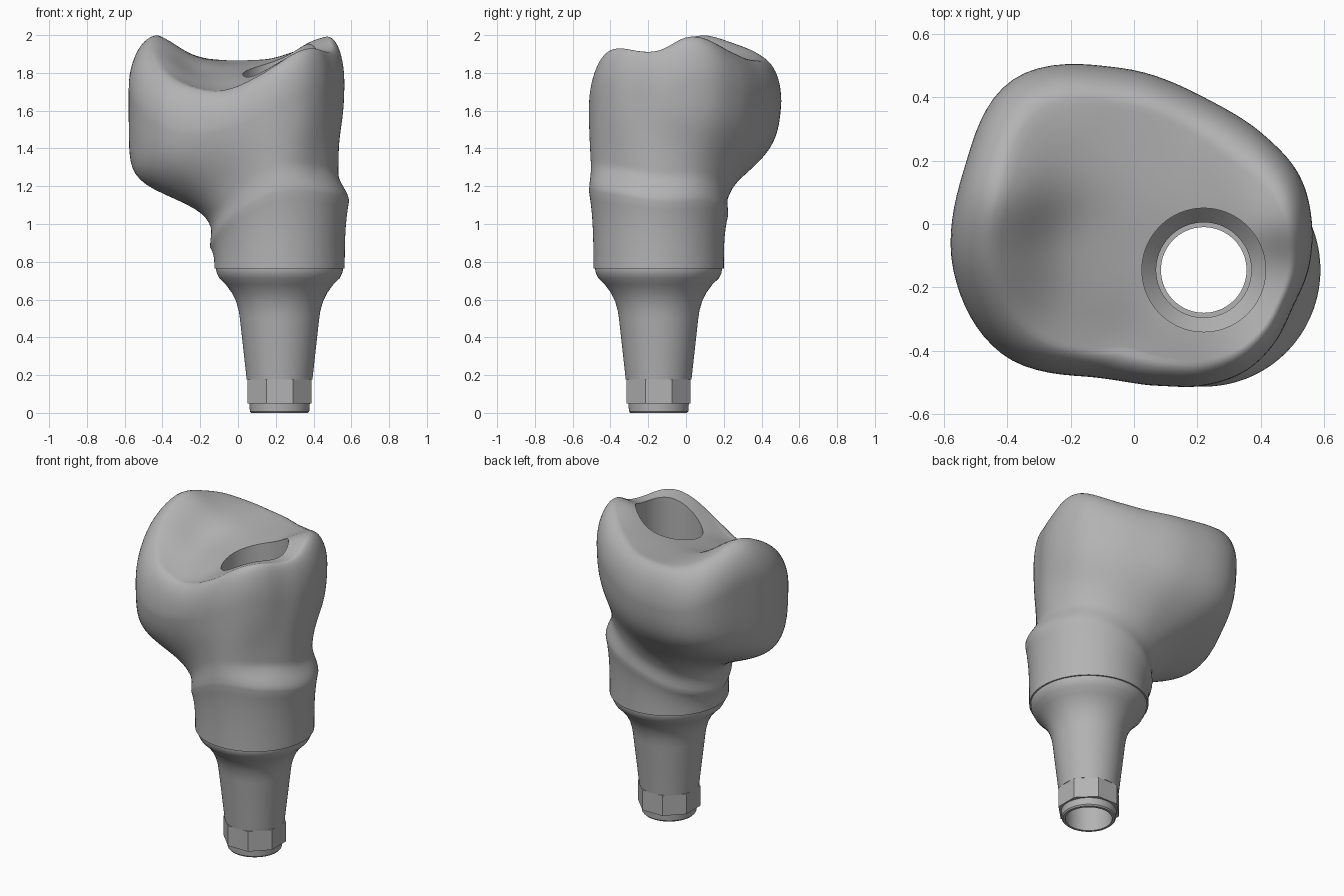
import bpy
import bmesh
from math import sin, cos, exp, tau, pi, tanh, floor, radians

cube = bpy.data.objects.get("Cube")
if cube:
    bpy.data.objects.remove(cube, do_unlink=True)

SIDES = 128
AXIS_X, AXIS_Y = 0.22, -0.145
CHANNEL = 0.195
SEAM = 0.765

grey = bpy.data.materials.new("satin_grey")
grey.use_nodes = True
grey.diffuse_color = (0.45, 0.45, 0.45, 1)
grey.node_tree.nodes["Principled BSDF"].inputs["Base Color"].default_value = (0.45, 0.45, 0.45, 1)

# Values sampled at equal angles, counter-clockwise from +x
OUTLINE = [.33, .37, .425, .47, .545, .69, .85, .82, .79, .69, .48, .395, .365, .345, .32, .305]
NECK = [.31, .33, .345, .345, .345, .345, .355, .305]
MARGIN = [1.12, 1.12, 1.05, .93, .88, 1.03, 1.17, 1.16]
FLARE_HEIGHT = [1.52, 1.45, 1.34, 1.25, 1.14, 1.29, 1.4, 1.5]
FLARE_SPREAD = [.12, .15, .17, .16, .1, .17, .13, .12]

# Cusps, ridges and hollows of the chewing surface
RELIEF = [
    (-.43, .08, 2), (-.47, -.12, 1.92), (-.43, -.28, 1.82), (-.28, -.38, 1.74),
    (-.1, -.42, 1.7), (.1, -.43, 1.78), (.32, -.38, 1.92), (.44, -.2, 1.91),
    (.46, .08, 1.99), (.35, .22, 1.93), (.1, .36, 1.87), (-.22, .44, 1.88),
    (-.38, .28, 1.95), (-.2, .2, 1.88), (-.25, -.06, 1.82), (0, 0, 1.82),
    (0, .2, 1.85), (.2, .1, 1.87), (.02, -.15, 1.79), (.22, -.34, 1.85), (-.12, -.24, 1.75),
]


def around(values, angle):
    """Smooth periodic interpolation of evenly spaced values."""
    count = len(values)
    place = angle / tau * count
    i = floor(place)
    t = place - i
    a, b, c, d = (values[(i + k) % count] for k in (-1, 0, 1, 2))
    return b + t / 2 * (c - a + t * (2 * a - 5 * b + 4 * c - d + t * (3 * (b - c) + d - a)))


def blend(x, y, heights):
    """Gaussian average of the relief heights near a place."""
    total = weight = 0
    for (px, py, _), h in zip(RELIEF, heights):
        w = exp(-((x - px) ** 2 + (y - py) ** 2) / 0.026)
        total += w * h
        weight += w
    return total / weight


# Sharpen the heights until the average meets the relief
heights = [p[2] for p in RELIEF]
for _ in range(5):
    heights = [h + 0.8 * (z - blend(x, y, heights)) for (x, y, z), h in zip(RELIEF, heights)]


def relief(r, angle):
    return blend(AXIS_X + r * cos(angle), AXIS_Y + r * sin(angle), heights)


def ease(t):
    t = max(0, min(1, t))
    return t * t * (3 - 2 * t)


def loft(name, column):
    """Sweep column(angle), a closed list of (radius, z), around the axis."""
    bm = bmesh.new()
    columns = []
    for i in range(SIDES):
        angle = tau * i / SIDES
        columns.append([
            bm.verts.new((AXIS_X + r * cos(angle), AXIS_Y + r * sin(angle), z))
            for r, z in column(angle)
        ])
    size = len(columns[0])
    for i in range(SIDES):
        a, b = columns[i], columns[(i + 1) % SIDES]
        for j in range(size):
            k = (j + 1) % size
            bm.faces.new((a[j], b[j], b[k], a[k]))
    bmesh.ops.recalc_face_normals(bm, faces=bm.faces)
    mesh = bpy.data.meshes.new(name)
    bm.to_mesh(mesh)
    bm.free()
    mesh.materials.append(grey)
    obj = bpy.data.objects.new(name, mesh)
    bpy.context.collection.objects.link(obj)
    bpy.ops.object.select_all(action='DESELECT')
    bpy.context.view_layer.objects.active = obj
    obj.select_set(True)
    bpy.ops.object.shade_smooth_by_angle(angle=radians(35))


def crown_column(angle):
    full = around(OUTLINE, angle)
    neck = around(NECK, angle)
    margin = around(MARGIN, angle)
    middle = around(FLARE_HEIGHT, angle)
    spread = around(FLARE_SPREAD, angle)
    lip = 0.368
    points = []

    # Collar rising to the margin
    for j in range(8):
        t = j / 8
        points.append((0.345 + (lip - 0.345) * t ** 3, SEAM + (margin - SEAM) * t))

    # Flared side wall, reaching the full outline under the rim
    rim_width = min(0.13, 0.45 * (full - CHANNEL))
    rim = full - rim_width
    drop = 0.22
    wall_top = relief(rim, angle) - drop

    def flare(z):
        return 0.5 + 0.5 * tanh((z - middle) / spread)

    for j in range(32):
        z = margin + (wall_top - margin) * j / 32
        body = neck + (full - neck) * flare(z) / flare(wall_top)
        points.append((lip + (body - lip) * ease((z - margin) / 0.15), z))

    # Rounded rim
    for j in range(12):
        turn = pi / 2 * j / 12
        points.append((rim + rim_width * cos(turn), wall_top + drop * sin(turn)))

    # Chewing surface in to the channel
    for j in range(17):
        r = rim + (CHANNEL - rim) * j / 16
        points.append((r, relief(r, angle)))

    # Channel wall
    points += [(CHANNEL, 1.4), (CHANNEL, 1), (CHANNEL, SEAM)]
    return points


def post_column(angle):
    # Eight flats on the indexing band
    octagon = 0.17 / cos((angle + pi / 8) % (pi / 4) - pi / 8)
    outside = [
        (.15, 0), (.157, .008), (.16, .05), (octagon, .05), (octagon, .178), (.174, .178),
        (.21, .5), (.216, .54), (.23, .59), (.252, .635), (.285, .68),
        (.318, .712), (.332, .74), (.336, SEAM - .006), (.336, SEAM),
    ]
    inside = [(CHANNEL, SEAM), (CHANNEL, .7), (.15, .65), (.15, .5), (.135, .5), (.135, 0)]
    return outside + inside


loft("crown", crown_column)
loft("abutment_post", post_column)
